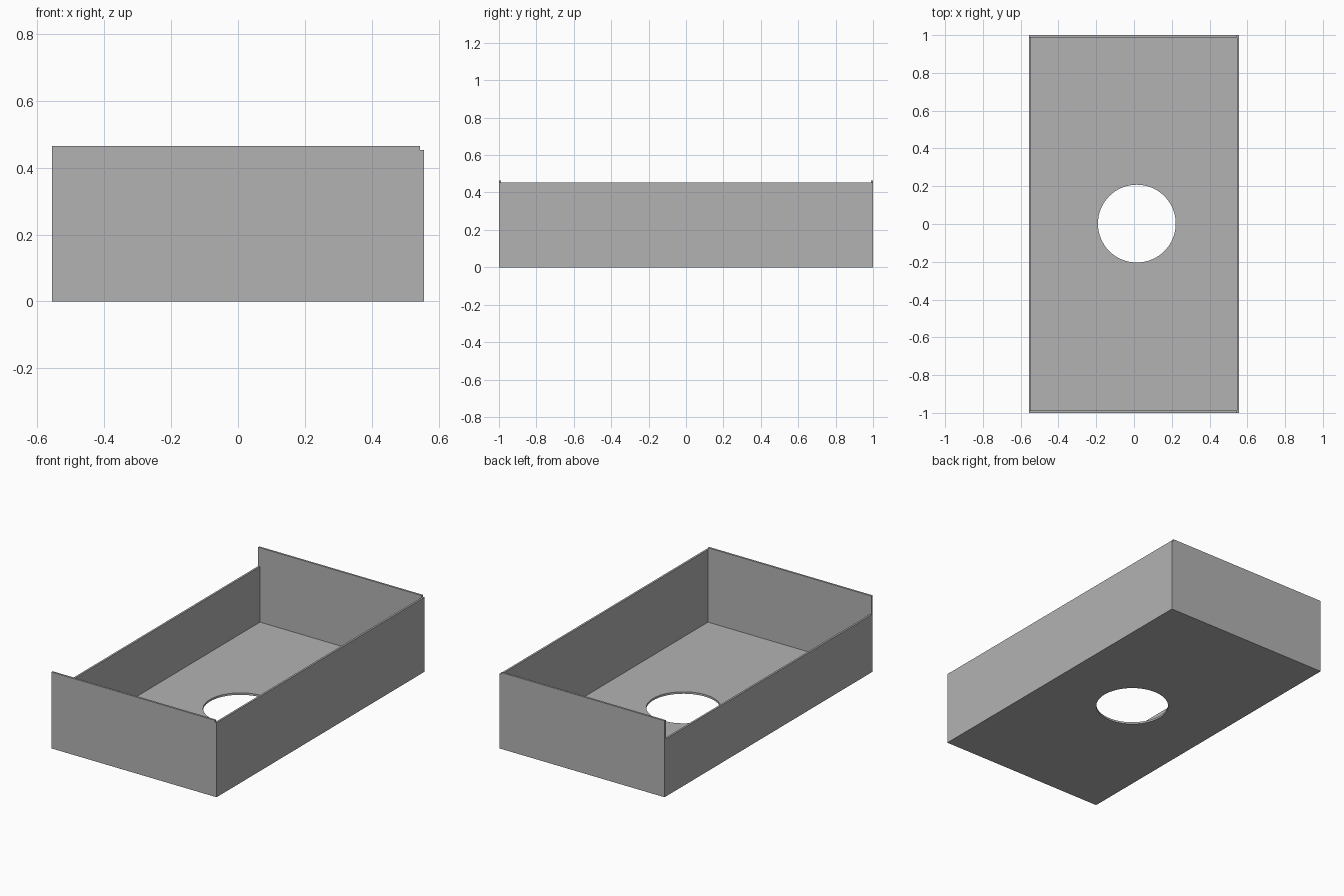
import bpy

if "Cube" in bpy.data.objects:
    bpy.data.objects.remove(bpy.data.objects["Cube"], do_unlink=True)

W, L, T = 0.556, 1.0, 0.012          # half width, half length, sheet thickness
END_H, LEFT_H, RIGHT_H = 0.465, 0.453, 0.35

grey = bpy.data.materials.new("plain grey")
grey.use_nodes = True
colour = (0.45, 0.45, 0.45, 1)
grey.diffuse_color = colour
grey.node_tree.nodes["Principled BSDF"].inputs["Base Color"].default_value = colour


def panel(name, low, high):
    """Box between two opposite corners."""
    centre = [(a + b) / 2 for a, b in zip(low, high)]
    bpy.ops.mesh.primitive_cube_add(size=1, location=centre)
    ob = bpy.context.object
    ob.name = name
    ob.scale = [b - a for a, b in zip(low, high)]
    bpy.ops.object.transform_apply(location=False, rotation=False, scale=True)
    ob.data.materials.append(grey)
    return ob


# Side walls: the left one runs the full length, the right one is lower
panel("left_wall", (W - T, -L, 0), (W, L, LEFT_H))
panel("right_wall", (-W, -L + T, 0), (-W + T, L - T, RIGHT_H))

# Tall end walls
panel("front_wall", (-W, -L, 0), (W - T, -L + T, END_H))
panel("back_wall", (-W, L - T, 0), (W - T, L, END_H))

# Floor with a round opening
floor = panel("floor", (-W + T, -L + T, 0), (W - T, L - T, T))
bpy.ops.mesh.primitive_cylinder_add(vertices=64, radius=0.206, depth=0.2,
                                    location=(0.015, 0.002, 0))
cutter = bpy.context.object
cutter.name = "hole_cutter"
cutter.data.materials.append(grey)
cut = floor.modifiers.new("hole", 'BOOLEAN')
cut.operation = 'DIFFERENCE'
cut.solver = 'EXACT'
cut.object = cutter
bpy.context.view_layer.objects.active = floor
bpy.ops.object.modifier_apply(modifier=cut.name)
bpy.data.objects.remove(cutter, do_unlink=True)

# Smooth rim of the opening, sharp everywhere else
bpy.ops.object.select_all(action='DESELECT')
floor.select_set(True)
bpy.context.view_layer.objects.active = floor
bpy.ops.object.shade_smooth_by_angle()
